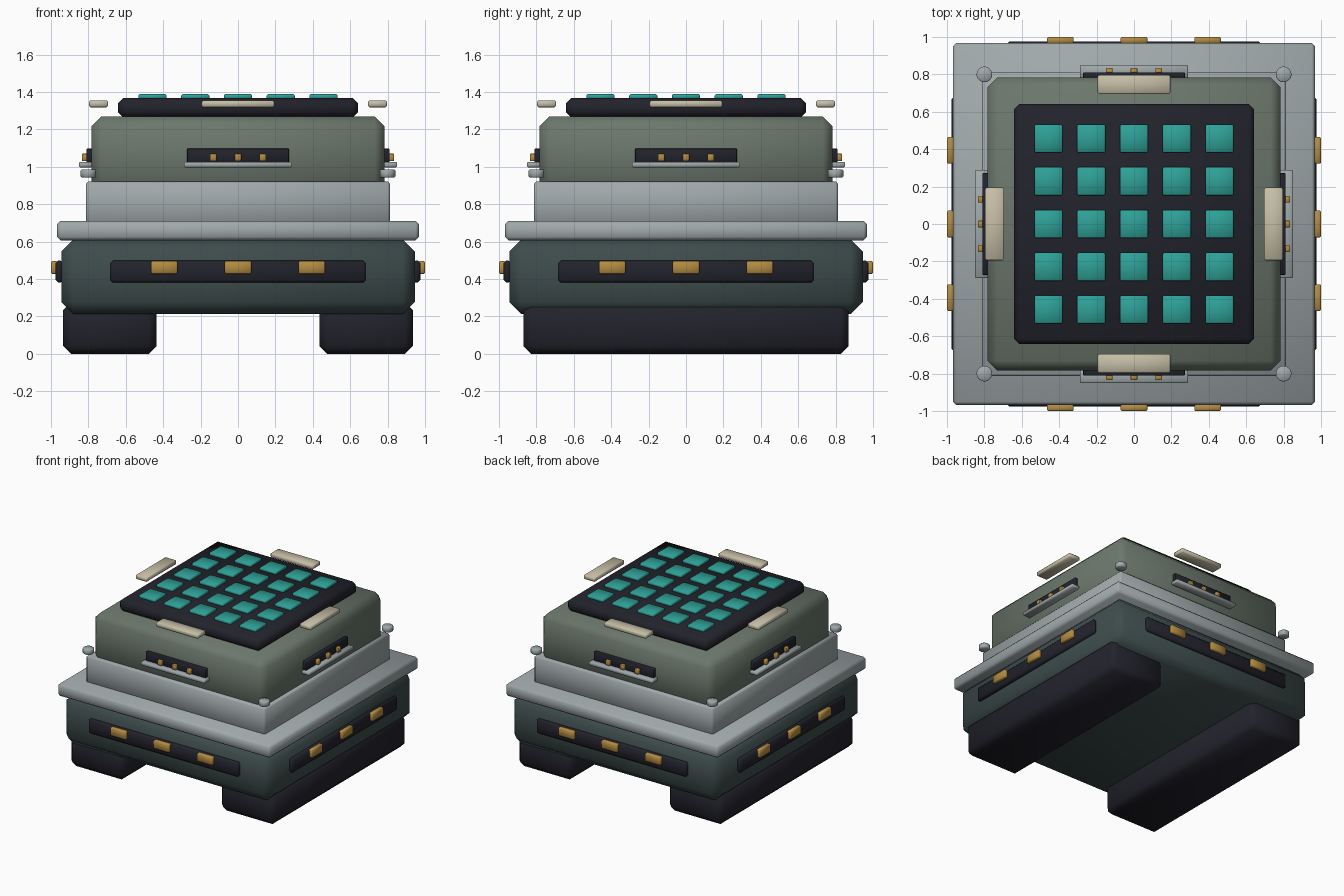
import bpy, math
from mathutils import Matrix

if "Cube" in bpy.data.objects:
    bpy.data.objects.remove(bpy.data.objects["Cube"])


def material(name, rgb):
    m = bpy.data.materials.new(name)
    lin = [((c / 255 + 0.055) / 1.055) ** 2.4 for c in rgb]
    m.diffuse_color = (*lin, 1)
    m.use_nodes = True
    m.node_tree.nodes["Principled BSDF"].inputs["Base Color"].default_value = m.diffuse_color
    return m


DARK = material("dark_navy", (34, 34, 44))
HULL = material("deep_green_grey", (62, 76, 76))
SILVER = material("silver_grey", (160, 169, 171))
SAGE = material("sage_green", (107, 119, 108))
TEAL = material("teal", (46, 162, 152))
CREAM = material("cream", (198, 190, 166))
AMBER = material("amber", (180, 140, 66))


def finish(ob, name, mat, bevel):
    ob.name = name
    ob.data.materials.append(mat)
    if bevel:
        mod = ob.modifiers.new("chamfer", 'BEVEL')
        mod.width = bevel
        mod.segments = 1
        mod.limit_method = 'ANGLE'
        bpy.ops.object.modifier_apply(modifier=mod.name)
    bpy.ops.object.shade_smooth_by_angle(angle=math.radians(50))
    return ob


def box(name, x, y, z, mat, bevel=0.0, turn=0):
    """Chamfered box from (min, max) ranges, turned about z in quarter steps."""
    bpy.ops.mesh.primitive_cube_add(size=1)
    ob = bpy.context.object
    size = [r[1] - r[0] for r in (x, y, z)]
    mid = [(r[0] + r[1]) / 2 for r in (x, y, z)]
    ob.data.transform(Matrix.Translation(mid) @ Matrix.Diagonal((*size, 1)))
    ob.data.transform(Matrix.Rotation(turn * math.pi / 2, 4, 'Z'))
    return finish(ob, name, mat, bevel)


def slab(name, half, z, mat, bevel):
    return box(name, (-half, half), (-half, half), z, mat, bevel)


# Stacked body
slab("lower_hull", 0.945, (0.212, 0.612), HULL, 0.065)
slab("flange", 0.968, (0.607, 0.71), SILVER, 0.018)
slab("middle_deck", 0.814, (0.69, 0.92), SILVER, 0.012)
slab("upper_housing", 0.783, (0.85, 1.27), SAGE, 0.052)
slab("top_plate", 0.642, (1.265, 1.367), DARK, 0.028)

# Runners under the hull
for side in (-1, 1):
    xs = sorted((side * 0.435, side * 0.935))
    box("runner", xs, (-0.87, 0.87), (0, 0.275), DARK, 0.042)

# Grid of top tiles
for i in range(-2, 3):
    for j in range(-2, 3):
        x, y = i * 0.2285, j * 0.2285
        box("top_tile", (x - 0.075, x + 0.075), (y - 0.075, y + 0.075),
            (1.362, 1.388), TEAL, 0.006)

# Details repeated on all four sides
for k in range(4):
    box("hull_panel", (-0.683, 0.683), (-0.975, -0.935), (0.38, 0.498),
        DARK, 0.014, k)
    for i in (-1, 0, 1):
        x = i * 0.394
        box("hull_lamp", (x - 0.071, x + 0.071), (-1.0, -0.965),
            (0.428, 0.496), AMBER, 0.006, k)
        x = i * 0.132
        box("slot_lamp", (x - 0.018, x + 0.018), (-0.834, -0.80),
            (1.03, 1.07), AMBER, 0.003, k)
    box("slot_panel", (-0.272, 0.272), (-0.81, -0.77), (1.015, 1.097),
        DARK, 0.003, k)
    box("slot_shelf", (-0.29, 0.29), (-0.851, -0.78), (0.997, 1.026),
        SILVER, 0.006, k)
    box("floating_bar", (-0.194, 0.194), (-0.797, -0.694), (1.318, 1.355),
        CREAM, 0.008, k)

# Corner pegs
for sx in (-1, 1):
    for sy in (-1, 1):
        bpy.ops.mesh.primitive_cylinder_add(
            vertices=20, radius=0.042, depth=0.042,
            location=(sx * 0.8, sy * 0.8, 0.964))
        finish(bpy.context.object, "corner_peg", SILVER, 0.005)
